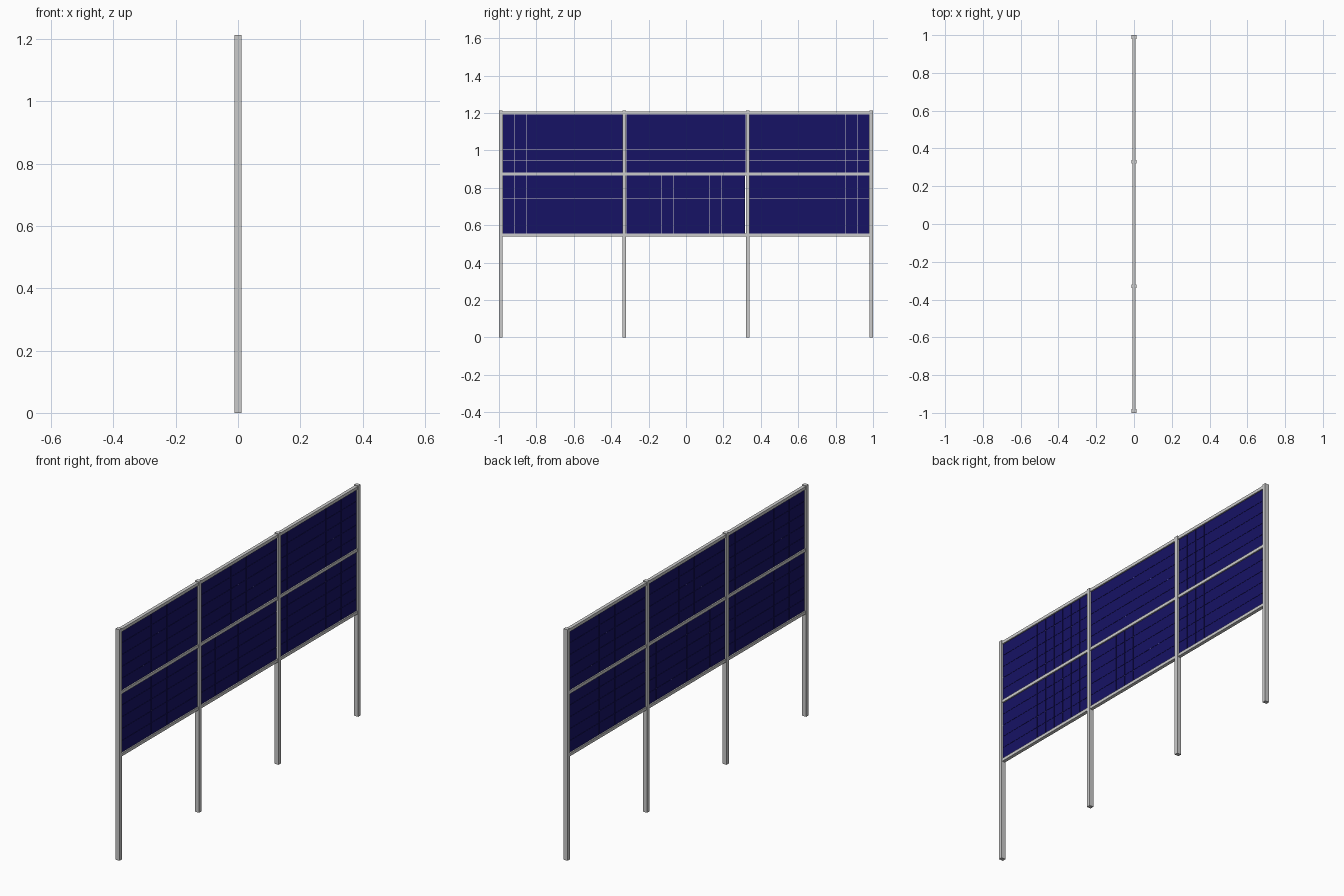
import bpy
import bmesh
from mathutils import Matrix

if "Cube" in bpy.data.objects:
    bpy.data.objects.remove(bpy.data.objects["Cube"])

navy = bpy.data.materials.new("navy_cell")
navy.diffuse_color = (0.008, 0.006, 0.13, 1)
navy.use_nodes = True
navy.node_tree.nodes["Principled BSDF"].inputs["Base Color"].default_value = navy.diffuse_color


def boxes(name, items, mat=None):
    """One object from a list of (centre, size) boxes."""
    bm = bmesh.new()
    for c, s in items:
        m = Matrix.Translation(c) @ Matrix.Diagonal((*s, 1))
        bmesh.ops.create_cube(bm, size=1, matrix=m)
    me = bpy.data.meshes.new(name)
    bm.to_mesh(me)
    bm.free()
    ob = bpy.data.objects.new(name, me)
    bpy.context.collection.objects.link(ob)
    if mat:
        me.materials.append(mat)
    return ob


HEIGHT, POST_W, POST_D = 1.213, 0.02, 0.024
POSTS = [-0.99, -0.33, 0.33, 0.99]
RAILS = [0.547, 0.874, 1.201]
RAIL_H, RAIL_D = 0.016, 0.018
COLS, ROWS, GAP = 10, 5, 0.0012

# Upright posts
for i, y in enumerate(POSTS):
    boxes(f"post_{i + 1}", [((0, y, HEIGHT / 2), (POST_D, POST_W, HEIGHT))])

for b in range(3):
    y0, y1 = POSTS[b] + POST_W / 2, POSTS[b + 1] - POST_W / 2
    yc, w = (y0 + y1) / 2, y1 - y0
    # Horizontal rails between neighbouring posts
    for r, z in enumerate(RAILS):
        boxes(f"rail_{b + 1}_{r + 1}", [((0, yc, z), (RAIL_D, w, RAIL_H))])

    # Two-sided panels: thin grey core with a grid of cells through it
    for r in range(2):
        z0, z1 = RAILS[r] + RAIL_H / 2, RAILS[r + 1] - RAIL_H / 2
        right = y1 - (0.005 if (b, r) == (1, 0) else 0)  # small slit by the post
        pw, ph = right - y0, z1 - z0
        boxes(f"panel_core_{b + 1}_{r + 1}",
              [((0, (y0 + right) / 2, (z0 + z1) / 2), (0.003, pw, ph))])
        cw, ch = pw / COLS, ph / ROWS
        cells = [((0, y0 + (i + 0.5) * cw, z0 + (j + 0.5) * ch),
                  (0.006, cw - GAP, ch - GAP))
                 for i in range(COLS) for j in range(ROWS)]
        boxes(f"solar_cells_{b + 1}_{r + 1}", cells, navy)
